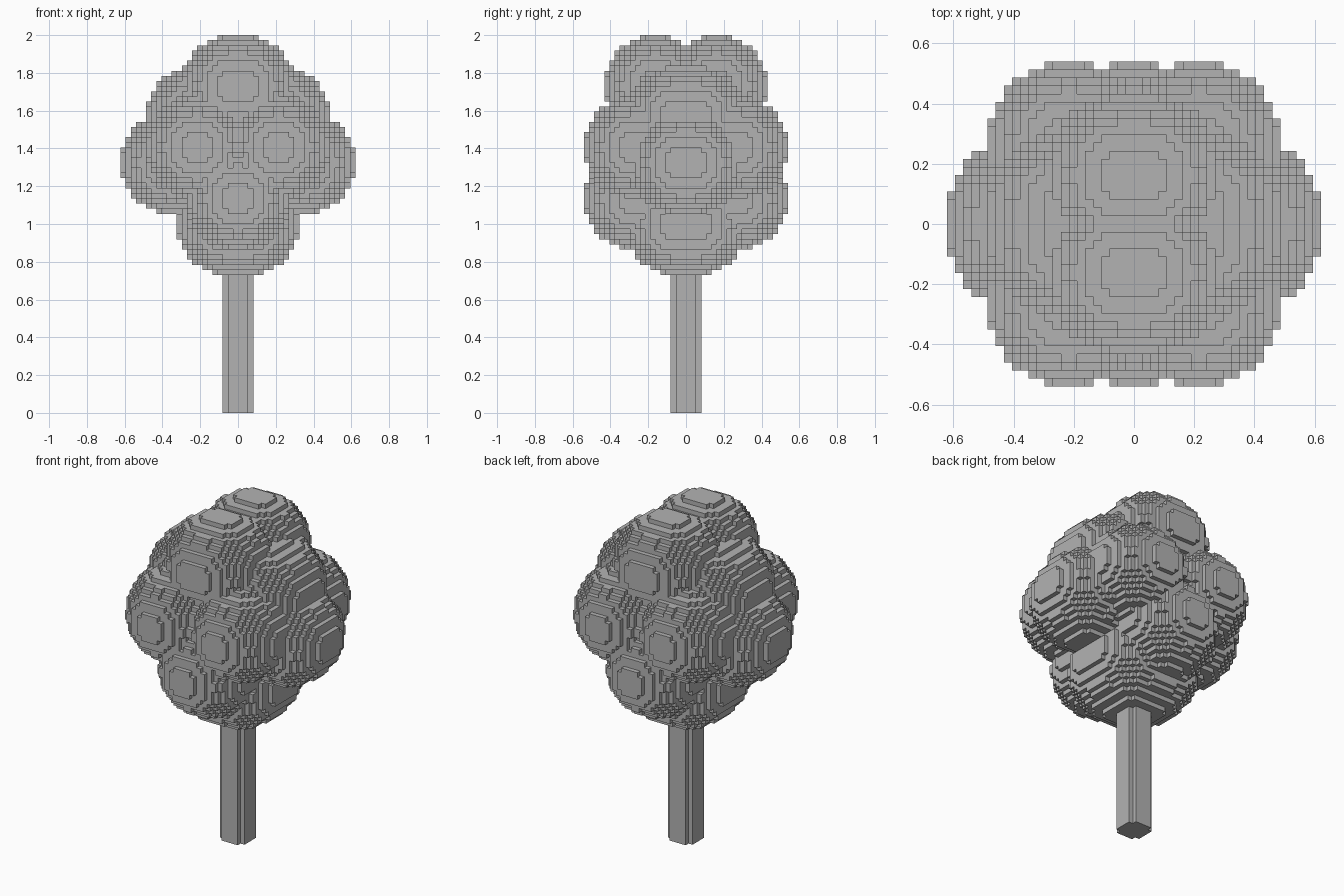
import bpy
import bmesh
from mathutils import Vector

if "Cube" in bpy.data.objects:
    bpy.data.objects.remove(bpy.data.objects["Cube"], do_unlink=True)

UNIT = 2 / 74      # edge of one small block
RADIUS = 10        # radius of every leaf clump, in blocks

grey = bpy.data.materials.new("plain grey")
grey.use_nodes = True
grey.diffuse_color = (0.45, 0.45, 0.45, 1)
grey.node_tree.nodes["Principled BSDF"].inputs["Base Color"].default_value = grey.diffuse_color


def clump(center, stretch=(0, 0, 0)):
    """Blocks inside a ball that is stretched by a few blocks along some axes."""
    spans = [range(c - RADIUS - s, c + RADIUS + s) for c, s in zip(center, stretch)]
    cells = set()
    for x in spans[0]:
        for y in spans[1]:
            for z in spans[2]:
                d = [max(abs(p + 0.5 - c) - s, 0)
                     for p, c, s in zip((x, y, z), center, stretch)]
                if sum(v * v for v in d) <= RADIUS ** 2:
                    cells.add((x, y, z))
    return cells


def build_blocks(name, cells):
    """Mesh only the outer faces of a set of blocks."""
    bm = bmesh.new()
    verts = {}

    def corner(p):
        key = tuple(int(v) for v in p)
        if key not in verts:
            verts[key] = bm.verts.new(Vector(key) * UNIT)
        return verts[key]

    for cell in cells:
        for axis in range(3):
            u, v = Vector((0, 0, 0)), Vector((0, 0, 0))
            u[(axis + 1) % 3] = 1
            v[(axis + 2) % 3] = 1
            for side in (0, 1):
                near = list(cell)
                near[axis] += 2 * side - 1
                if tuple(near) in cells:
                    continue
                o = Vector(cell)
                o[axis] += side
                loop = [o, o + u, o + u + v, o + v]
                if not side:
                    loop.reverse()
                bm.faces.new([corner(p) for p in loop])
    mesh = bpy.data.meshes.new(name)
    bm.to_mesh(mesh)
    bm.free()
    mesh.materials.append(grey)
    obj = bpy.data.objects.new(name, mesh)
    bpy.context.collection.objects.link(obj)
    return obj


# Leaf crown: mirrored clumps merged into one block shape
crown = clump((0, 0, 37), (2, 2, 0))                 # bottom
for s in (-1, 1):
    crown |= clump((0, 6 * s, 64), (1, 0, 0))        # top pair
    crown |= clump((8 * s, 0, 58), (0, 2, 0))        # upper sides
    crown |= clump((13 * s, 0, 49), (0, 1, 0))       # outer sides
    crown |= clump((0, 10 * s, 42))                  # lower front and back
    for t in (-1, 1):
        crown |= clump((8 * s, 10 * t, 52))          # four middle clumps
# Solid heart so that no hollow is left between the clumps
crown |= clump((0, 0, 50), (2, 2, 4))
build_blocks("leaf_crown", crown)

# Trunk: square post with notched corners
trunk = {(x, y, z) for x in range(-3, 3) for y in range(-3, 3) for z in range(28)
         if not (x in (-3, 2) and y in (-3, 2))}
build_blocks("trunk", trunk)
